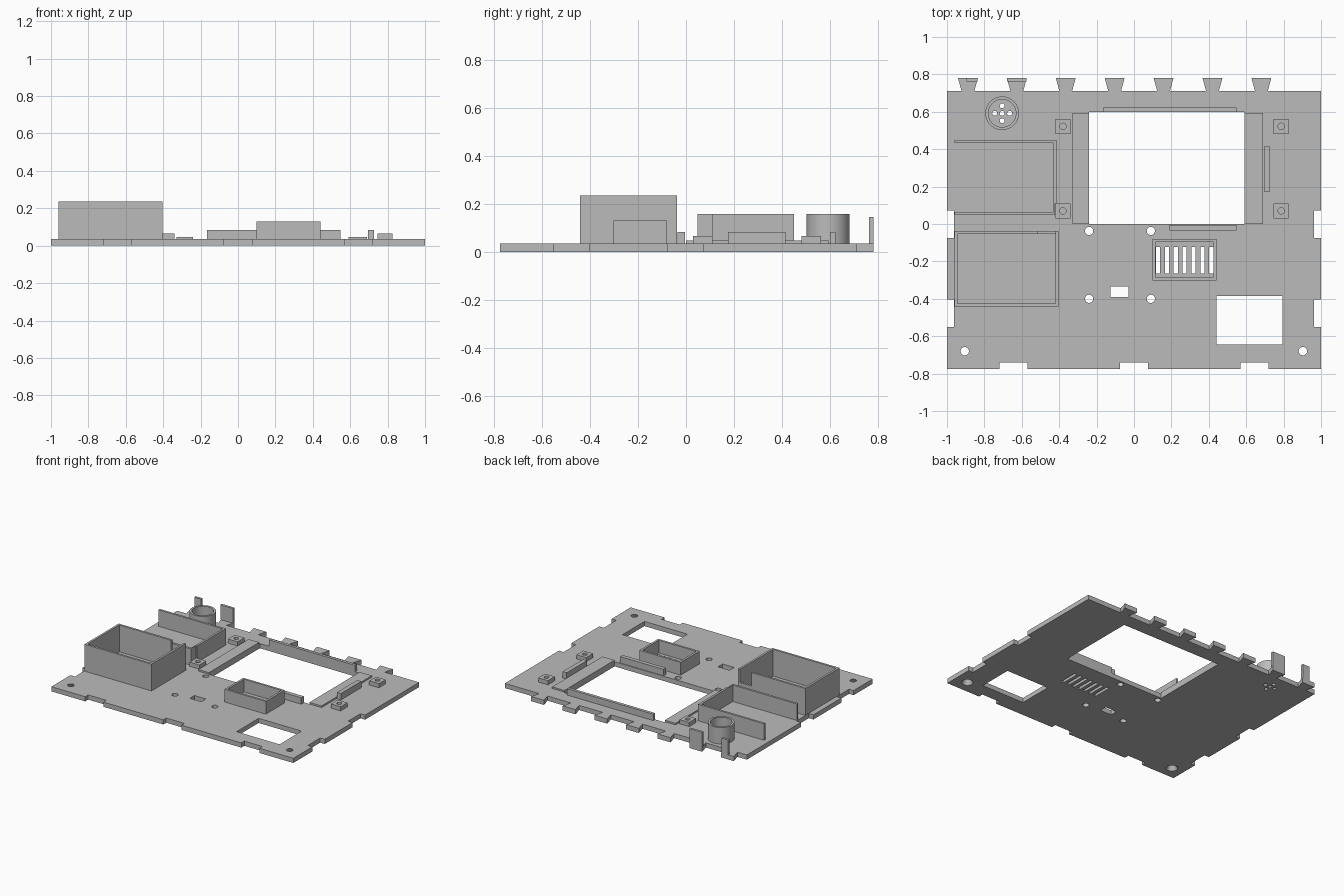
import bpy
import bmesh
import math
from mathutils import Matrix, Vector

if "Cube" in bpy.data.objects:
    bpy.data.objects.remove(bpy.data.objects["Cube"])

T = 0.035  # plate thickness

grey = bpy.data.materials.new("plain_grey")
grey.use_nodes = True
grey.diffuse_color = (0.5, 0.5, 0.5, 1)
grey.node_tree.nodes["Principled BSDF"].inputs["Base Color"].default_value = (0.5, 0.5, 0.5, 1)


def add_box(bm, x0, x1, y0, y1, z0, z1):
    size = Matrix.Diagonal((x1 - x0, y1 - y0, z1 - z0, 1))
    mid = Vector((x0 + x1, y0 + y1, z0 + z1)) / 2
    bmesh.ops.create_cube(bm, size=1, matrix=Matrix.Translation(mid) @ size)


def add_cyl(bm, x, y, r, z0, z1, r_top=None):
    bmesh.ops.create_cone(bm, cap_ends=True, segments=32, radius1=r,
                          radius2=r if r_top is None else r_top, depth=z1 - z0,
                          matrix=Matrix.Translation((x, y, (z0 + z1) / 2)))


def finish(bm, name):
    mesh = bpy.data.meshes.new(name)
    bm.to_mesh(mesh)
    bm.free()
    mesh.materials.append(grey)
    obj = bpy.data.objects.new(name, mesh)
    bpy.context.collection.objects.link(obj)
    return obj


def box(name, *bounds):
    bm = bmesh.new()
    add_box(bm, *bounds)
    return finish(bm, name)


def cut(obj, bm):
    """Subtract the solids in bm from obj, then drop the cutter."""
    cutter = finish(bm, "cutter")
    cutter.hide_render = True
    mod = obj.modifiers.new("cut", "BOOLEAN")
    mod.operation = "DIFFERENCE"
    mod.solver = "EXACT"
    mod.object = cutter
    bpy.ops.object.select_all(action="DESELECT")
    bpy.context.view_layer.objects.active = obj
    obj.select_set(True)
    bpy.ops.object.modifier_apply(modifier=mod.name)
    bpy.data.objects.remove(cutter)
    bpy.ops.object.shade_smooth_by_angle(angle=math.radians(30))


def frame(name, x0, x1, y0, y1, height, wall):
    """Open-topped rectangular wall standing on the plate."""
    obj = box(name, x0, x1, y0, y1, T, height)
    bm = bmesh.new()
    add_box(bm, x0 + wall, x1 - wall, y0 + wall, y1 - wall, T - 0.1, height + 0.1)
    cut(obj, bm)
    return obj


# Base plate with edge notches, windows, slots and screw holes
plate = box("base_plate", -1, 1, -0.775, 0.71, 0, T)
bm = bmesh.new()
lo, hi = -0.1, 0.1
for x in (-0.645, 0, 0.645):
    add_box(bm, x - 0.075, x + 0.075, -0.9, -0.74, lo, hi)
for y in (-0.002, -0.477):
    add_box(bm, -1.1, -0.962, y - 0.073, y + 0.073, lo, hi)
    add_box(bm, 0.962, 1.1, y - 0.073, y + 0.073, lo, hi)
add_box(bm, -0.24, 0.59, 0, 0.6, lo, hi)
add_box(bm, 0.44, 0.795, -0.645, -0.385, lo, hi)
add_box(bm, -0.125, -0.03, -0.39, -0.335, lo, hi)
for i in range(7):
    x = 0.128 + i * 0.0475
    add_box(bm, x - 0.011, x + 0.011, -0.265, -0.122, lo, hi)
for x in (-0.24, 0.09):
    for y in (-0.037, -0.4):
        add_cyl(bm, x, y, 0.022, lo, hi)
for x in (-0.905, 0.903):
    # countersunk from below
    add_cyl(bm, x, -0.68, 0.042, -0.005, T + 0.005, 0.02)
for dx, dy in ((0, 0), (0.04, 0), (-0.04, 0), (0, 0.04), (0, -0.04)):
    add_cyl(bm, -0.705 + dx, 0.592 + dy, 0.013, lo, hi)
cut(plate, bm)

# Dovetail tabs along the back edge
for i in range(7):
    x = -0.888 + i * 0.2615
    bm = bmesh.new()
    outline = ((-0.034, 0.71), (0.034, 0.71), (0.053, 0.78), (-0.053, 0.78))
    face = bm.faces.new([bm.verts.new((x + px, py, 0)) for px, py in outline])
    ext = bmesh.ops.extrude_face_region(bm, geom=[face])
    top = [v for v in ext["geom"] if isinstance(v, bmesh.types.BMVert)]
    bmesh.ops.translate(bm, verts=top, vec=(0, 0, T))
    bmesh.ops.recalc_face_normals(bm, faces=bm.faces)
    finish(bm, f"dovetail_tab_{i + 1}")

# Upright clips on two of the tabs
box("narrow_clip", -0.895, -0.838, 0.762, 0.78, T, 0.145)
box("wide_clip", -0.68, -0.574, 0.762, 0.78, T, 0.145)

# Tall box with a lowered corner in its back wall
tall_box = frame("tall_box", -0.96, -0.405, -0.442, -0.037, 0.235, 0.016)
bm = bmesh.new()
add_box(bm, -0.515, -0.421, -0.06, 0, 0.135, 0.3)
cut(tall_box, bm)

# Three-sided bay behind the tall box
box("bay_back_wall", -0.96, -0.415, 0.434, 0.45, T, 0.158)
box("bay_front_wall", -0.96, -0.422, 0.047, 0.063, T, 0.158)
box("bay_side_wall", -0.431, -0.415, 0.11, 0.434, T, 0.158)
box("bay_side_thin_wall", -0.431, -0.422, 0.063, 0.11, T, 0.158)

# Small box around the slots
frame("slot_box", 0.1, 0.442, -0.303, -0.08, 0.13, 0.016)

# Round sounder cup
cup = finish(bmesh.new(), "round_cup")
bm = bmesh.new()
add_cyl(bm, -0.705, 0.592, 0.09, T, 0.158)
bm.to_mesh(cup.data)
bm.free()
bm = bmesh.new()
add_cyl(bm, -0.705, 0.592, 0.074, -0.1, 0.3)
cut(cup, bm)

# Ledges and guide walls around the large window
box("window_ledge_right", -0.328, -0.24, 0, 0.593, T, 0.047)
box("window_ledge_left", 0.59, 0.69, 0, 0.593, T, 0.047)
box("window_back_wall", -0.165, 0.547, 0.6, 0.622, T, 0.083)
box("window_front_wall", 0.19, 0.547, -0.035, -0.005, T, 0.083)
box("window_side_wall", 0.695, 0.728, 0.175, 0.415, T, 0.083)

# Square screw bosses with blind holes
for x in (-0.38, 0.787):
    for y in (0.07, 0.522):
        boss = box("screw_boss", x - 0.04, x + 0.04, y - 0.04, y + 0.04, T, 0.066)
        bm = bmesh.new()
        add_cyl(bm, x, y, 0.017, -0.1, 0.2)
        cut(boss, bm)
